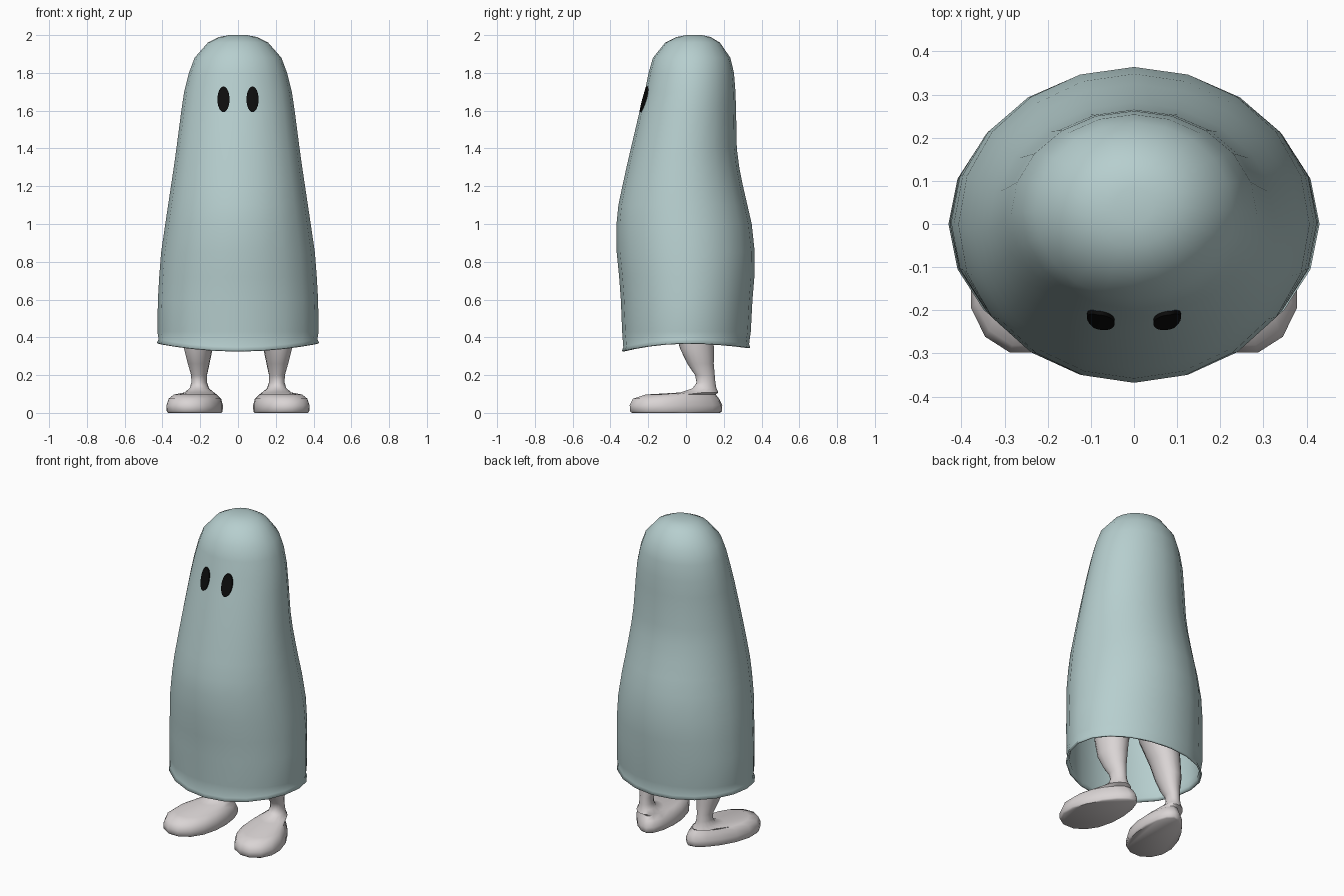
import bpy, bmesh, math
from mathutils import Vector
from mathutils.bvhtree import BVHTree

if "Cube" in bpy.data.objects:
    bpy.data.objects.remove(bpy.data.objects["Cube"])


def material(name, rgb):
    m = bpy.data.materials.new(name)
    m.diffuse_color = (*rgb, 1)
    m.use_nodes = True
    m.node_tree.nodes["Principled BSDF"].inputs["Base Color"].default_value = m.diffuse_color
    return m


CLOTH = material("pale teal cloth", (0.47, 0.62, 0.62))
SKIN = material("pale skin", (0.70, 0.66, 0.66))
BLACK = material("black", (0.004, 0.004, 0.004))


def loft(name, rings, mat, cap_first=True, cap_last=True):
    """Join rings of points (bottom to top) into one skin."""
    bm = bmesh.new()
    vs = [[bm.verts.new(p) for p in r] for r in rings]
    n = len(vs[0])
    for a, b in zip(vs, vs[1:]):
        for i in range(n):
            j = (i + 1) % n
            bm.faces.new((a[i], a[j], b[j], b[i]))
    if cap_first:
        bm.faces.new(vs[0][::-1])
    if cap_last:
        bm.faces.new(vs[-1])
    if cap_first and cap_last:
        bmesh.ops.recalc_face_normals(bm, faces=bm.faces)
    me = bpy.data.meshes.new(name)
    bm.to_mesh(me)
    bm.free()
    me.materials.append(mat)
    ob = bpy.data.objects.new(name, me)
    bpy.context.collection.objects.link(ob)
    return ob


def smooth(ob, deg):
    bpy.ops.object.select_all(action='DESELECT')
    bpy.context.view_layer.objects.active = ob
    ob.select_set(True)
    bpy.ops.object.shade_smooth_by_angle(angle=math.radians(deg))


# Draped sheet: height, half width, front y, back y
PROFILE = [
    (0.37, 0.430, -0.340, 0.340), (0.39, 0.420, -0.332, 0.334),
    (0.43, 0.427, -0.338, 0.343), (0.60, 0.424, -0.345, 0.352),
    (0.72, 0.417, -0.354, 0.362), (0.85, 0.407, -0.367, 0.364),
    (1.00, 0.385, -0.368, 0.348), (1.10, 0.370, -0.358, 0.325),
    (1.20, 0.355, -0.337, 0.302), (1.30, 0.340, -0.315, 0.282),
    (1.40, 0.326, -0.292, 0.269), (1.60, 0.300, -0.245, 0.265),
    (1.70, 0.285, -0.218, 0.262), (1.80, 0.260, -0.198, 0.254),
    (1.88, 0.230, -0.175, 0.235), (1.96, 0.160, -0.110, 0.180),
    (1.99, 0.100, -0.050, 0.130), (2.00, 0.045, 0.000, 0.085),
]
SIDES = 20
rings = []
for k, (z, w, f, b) in enumerate(PROFILE):
    ring = []
    for i in range(SIDES):
        t = 2 * math.pi * i / SIDES
        s = math.sin(t)
        # hem hangs lower at front and back
        drop = s * s * (0.042 if s < 0 else 0.025) if k < 2 else 0
        ring.append((w * math.cos(t), (f + b) / 2 + (b - f) / 2 * s, z - drop))
    rings.append(ring)
sheet = loft("sheet", rings, CLOTH, cap_first=False)
surface = BVHTree.FromPolygons([v.co for v in sheet.data.vertices],
                               [p.vertices[:] for p in sheet.data.polygons])
mod = sheet.modifiers.new("thickness", 'SOLIDIFY')
mod.thickness = 0.01
mod.offset = -1
smooth(sheet, 60)

# Eyes: thin oval plates laid on the sheet
for side, label in ((1, "right_eye"), (-1, "left_eye")):
    layers = []
    for lift, scales in ((0.009, (0.02, 0.5, 1.0)), (0.0, (1.0,))):
        for s in scales:
            ring = []
            for i in range(24):
                t = 2 * math.pi * i / 24
                x = side * 0.077 + 0.032 * s * math.cos(t)
                z = 1.66 + 0.068 * s * math.sin(t)
                hit = surface.ray_cast(Vector((x, -2, z)), Vector((0, 1, 0)))[0]
                ring.append((x, hit.y - lift, z))
            layers.append(ring)
    smooth(loft(label, layers, BLACK), 40)

# Legs with splayed feet: foot outline rings, then ankle-to-thigh rings
N = 16
SPLAY = math.radians(16)
FOOT = [(0.0, 0.95), (0.008, 0.99), (0.04, 1.0), (0.075, 0.93), (0.097, 0.76)]
LEG = [  # height, centre x, centre y, half width, half depth
    (0.108, 0.205, 0.070, 0.075, 0.105), (0.130, 0.205, 0.098, 0.050, 0.065),
    (0.160, 0.205, 0.106, 0.041, 0.051), (0.200, 0.206, 0.100, 0.041, 0.054),
    (0.260, 0.208, 0.077, 0.056, 0.072), (0.340, 0.210, 0.058, 0.074, 0.092),
    (0.450, 0.200, 0.040, 0.088, 0.105), (0.600, 0.170, 0.020, 0.115, 0.125),
    (0.750, 0.140, 0.010, 0.125, 0.130),
]


def rotated(u, v):
    """Foot space (u forward, v outward) to x, y."""
    c, s = math.cos(SPLAY), math.sin(SPLAY)
    return u * s + v * c, -u * c + v * s


for side, label in ((1, "right_leg"), (-1, "left_leg")):
    rings = []
    for z, k in FOOT:
        ring = []
        for i in range(N):
            t = 2 * math.pi * i / N
            x, y = rotated(k * 0.255 * math.cos(t),
                           k * (0.138 + 0.036 * math.cos(t)) * math.sin(t))
            heel = 0.10 * (1 - k) if k < 0.9 else 0
            ring.append((side * (0.217 + x), -0.053 + y + heel, z))
        rings.append(ring)
    for z, cx, cy, rx, ry in LEG:
        ring = []
        for i in range(N):
            t = 2 * math.pi * i / N
            x, y = rotated(ry * math.cos(t), rx * math.sin(t))
            ring.append((side * (cx + x), cy + y, z))
        rings.append(ring)
    smooth(loft(label, rings, SKIN), 55)
